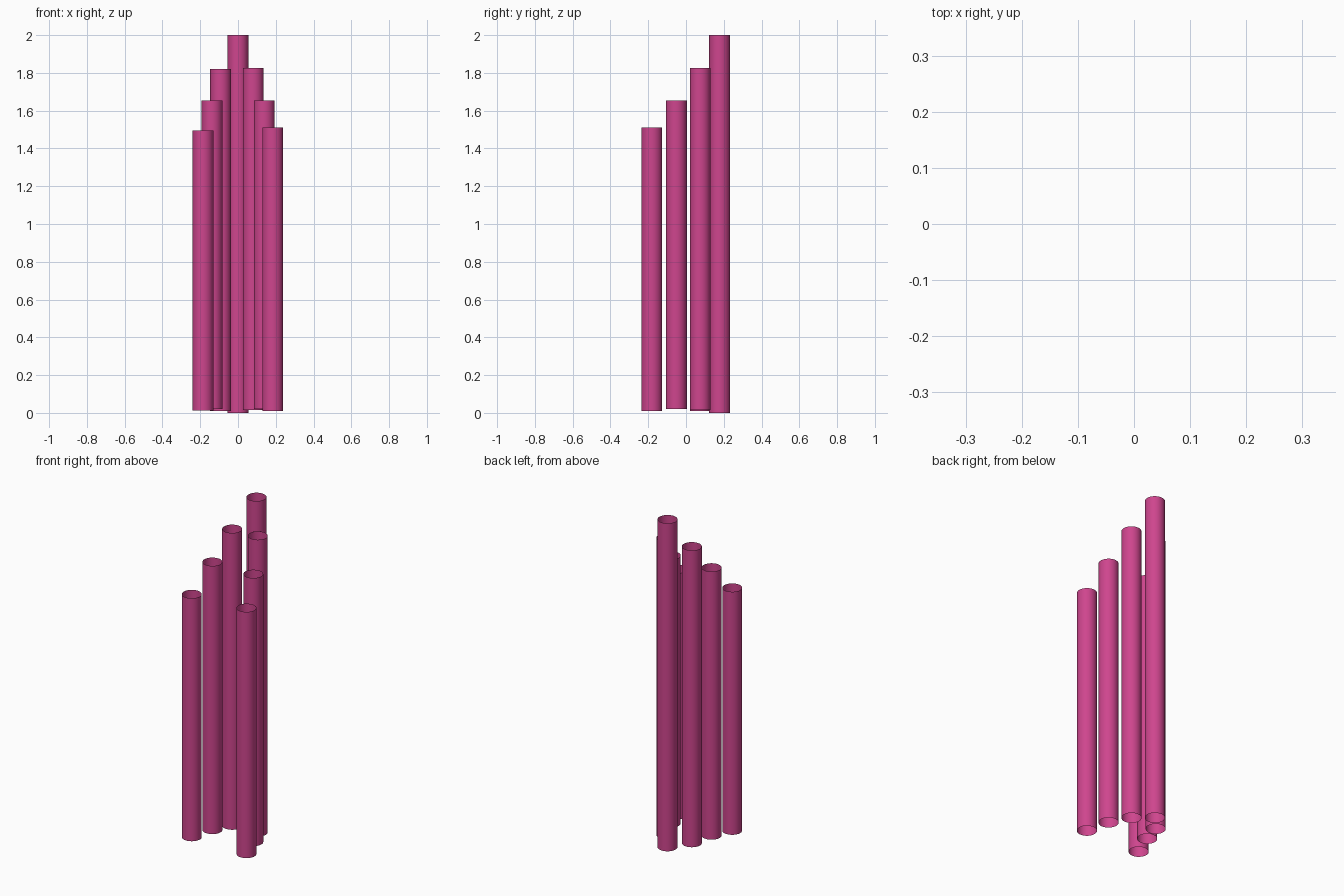
import bpy

if "Cube" in bpy.data.objects:
    bpy.data.objects.remove(bpy.data.objects["Cube"])

RADIUS = 0.055

pink = bpy.data.materials.new("pink")
pink.diffuse_color = (0.62, 0.06, 0.27, 1)
pink.use_nodes = True
pink.node_tree.nodes["Principled BSDF"].inputs["Base Color"].default_value = pink.diffuse_color


def pipe(name, x, y, bottom, top):
    """Upright open-ended thin-walled pipe."""
    bpy.ops.mesh.primitive_cylinder_add(
        vertices=32, radius=RADIUS, depth=top - bottom,
        end_fill_type='NOTHING', location=(x, y, (top + bottom) / 2))
    ob = bpy.context.object
    ob.name = name
    ob.data.materials.append(pink)
    bpy.ops.object.shade_smooth_by_angle()


# V-shaped row of pipes: tallest at the back, stepping down to the front
pipe("back_pipe", 0, 0.178, 0.0, 2.0)
pipe("upper_pipe_left", -0.092, 0.075, 0.01, 1.82)
pipe("upper_pipe_right", 0.081, 0.075, 0.015, 1.825)
pipe("middle_pipe_left", -0.137, -0.051, 0.02, 1.655)
pipe("middle_pipe_right", 0.139, -0.051, 0.02, 1.655)
pipe("front_pipe_left", -0.185, -0.181, 0.013, 1.495)
pipe("front_pipe_right", 0.184, -0.181, 0.009, 1.51)
